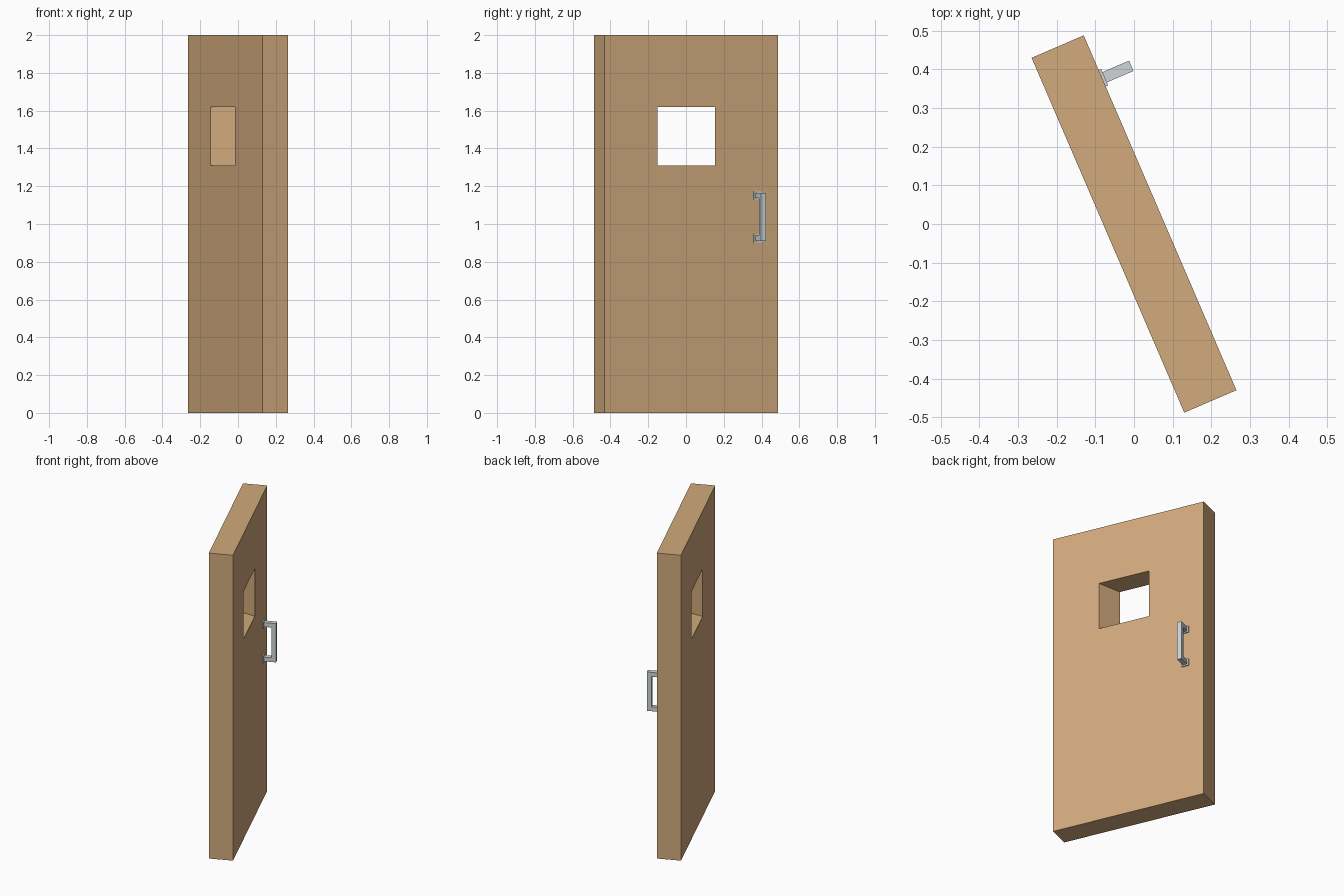
import bpy, bmesh, math
from mathutils import Matrix

cube = bpy.data.objects.get("Cube")
if cube:
    bpy.data.objects.remove(cube, do_unlink=True)

# The door stands ajar: local x is its thickness, local y its width
SWING = Matrix.Rotation(math.radians(23.28), 4, "Z")
THICK, WIDTH, HEIGHT = 0.147, 1.0, 2.0


def material(name, rgb):
    m = bpy.data.materials.new(name)
    m.use_nodes = True
    m.diffuse_color = (*rgb, 1)
    m.node_tree.nodes["Principled BSDF"].inputs["Base Color"].default_value = (*rgb, 1)
    return m


def add(name, bm, mat, matrix=SWING):
    bm.transform(matrix)
    bmesh.ops.recalc_face_normals(bm, faces=bm.faces)
    mesh = bpy.data.meshes.new(name)
    bm.to_mesh(mesh)
    bm.free()
    mesh.materials.append(mat)
    ob = bpy.data.objects.new(name, mesh)
    bpy.context.collection.objects.link(ob)
    return ob


def box(name, lo, hi, mat, matrix=SWING):
    bm = bmesh.new()
    bmesh.ops.create_cube(bm, size=1)
    for v in bm.verts:
        v.co = [(a + b) / 2 + c * (b - a) for a, b, c in zip(lo, hi, v.co)]
    return add(name, bm, mat, matrix)


wood = material("light wood", (0.645, 0.402, 0.205))
metal = material("brushed metal", (0.62, 0.67, 0.69))

# Door slab with a window opening cut straight along the world x axis
face = THICK / 2
door = box("door_slab", (-face, -WIDTH / 2, 0), (face, WIDTH / 2, HEIGHT), wood)
cutter = box("window_cutter", (-1, -0.15, 1.31), (1, 0.154, 1.62), wood, Matrix())
cutter.hide_render = True
cut = door.modifiers.new("window", "BOOLEAN")
cut.operation = "DIFFERENCE"
cut.solver = "EXACT"
cut.object = cutter
bpy.context.view_layer.objects.active = door
bpy.ops.object.modifier_apply(modifier=cut.name)
bpy.data.objects.remove(cutter, do_unlink=True)

# Pull handle: a U profile in the x-z plane, extruded across its width
side, mid, half, bar, reach = 0.379, 1.038, 0.127, 0.028, face + 0.082
inner = half - bar
profile = [(face, half), (reach, half), (reach, -half), (face, -half),
           (face, -inner), (reach - bar, -inner), (reach - bar, inner), (face, inner)]
bm = bmesh.new()
outline = bm.faces.new([bm.verts.new((x, side - 0.0145, mid + z)) for x, z in profile])
grown = bmesh.ops.extrude_face_region(bm, geom=[outline])["geom"]
bmesh.ops.translate(bm, vec=(0, 0.029, 0),
                    verts=[g for g in grown if isinstance(g, bmesh.types.BMVert)])
add("pull_handle", bm, metal)

# Mounting plates at both ends of the handle
for name, sign in (("upper_plate", 1), ("lower_plate", -1)):
    z = mid + sign * (half - bar / 2)
    box(name, (face, side - 0.023, z - 0.022), (face + 0.007, side + 0.023, z + 0.022), metal)
